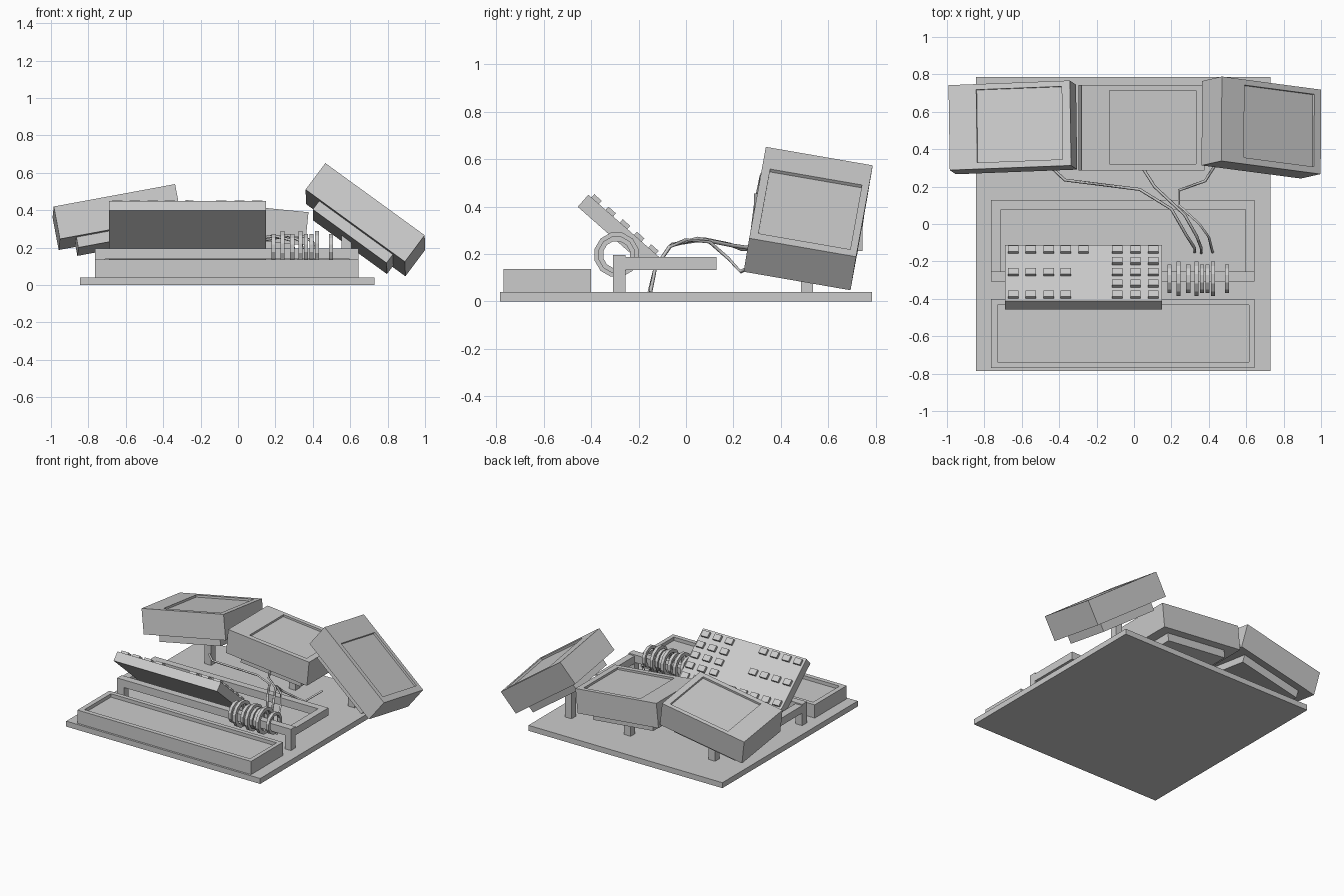
import bpy, bmesh, math
from mathutils import Vector, Matrix

if "Cube" in bpy.data.objects:
    bpy.data.objects.remove(bpy.data.objects["Cube"])


def mesh_obj(name, verts, faces, mat=None):
    me = bpy.data.meshes.new(name)
    me.from_pydata(verts, [], faces)
    bm = bmesh.new()
    bm.from_mesh(me)
    bmesh.ops.recalc_face_normals(bm, faces=bm.faces)
    bm.to_mesh(me)
    bm.free()
    ob = bpy.data.objects.new(name, me)
    bpy.context.collection.objects.link(ob)
    if mat:
        ob.matrix_world = mat
    return ob


def rect(x0, x1, y0, y1, z):
    return [(x0, y0, z), (x1, y0, z), (x1, y1, z), (x0, y1, z)]


def stack(name, loops, mat=None):
    """Closed solid skinned through a list of rectangular loops."""
    verts = [v for l in loops for v in l]
    faces = [(3, 2, 1, 0), tuple(range(len(verts) - 4, len(verts)))]
    for k in range(len(loops) - 1):
        a, b = 4 * k, 4 * k + 4
        for i in range(4):
            j = (i + 1) % 4
            faces.append((a + i, a + j, b + j, b + i))
    return mesh_obj(name, verts, faces, mat)


def box(name, x0, x1, y0, y1, z0, z1, mat=None):
    return stack(name, [rect(x0, x1, y0, y1, z0), rect(x0, x1, y0, y1, z1)], mat)


def recessed(name, outer, inner, z0, z1, floor, mat=None):
    return stack(name, [rect(*outer, z0), rect(*outer, z1),
                        rect(*inner, z1), rect(*inner, floor)], mat)


def frame(origin, u, v):
    """Matrix with x along u, y close to v, placed at origin."""
    u = Vector(u).normalized()
    w = u.cross(Vector(v)).normalized()
    v = w.cross(u)
    m = Matrix((u, v, w)).transposed().to_4x4()
    m.translation = Vector(origin)
    return m


# base plate and front tray
box("base_plate", -0.845, 0.73, -0.785, 0.785, 0, 0.04)
recessed("front_tray", (-0.765, 0.645, -0.77, -0.40), (-0.73, 0.615, -0.737, -0.432),
         0.04, 0.137, 0.112)

# open frame: front rail, side arms, back rail, legs
box("front_rail", -0.765, 0.645, -0.308, -0.255, 0.14, 0.196)
box("back_rail", -0.765, 0.645, 0.077, 0.128, 0.132, 0.187)
for side, x0, x1 in (("left", -0.765, -0.71), ("right", 0.596, 0.645)):
    box(side + "_arm", x0, x1, -0.255, 0.077, 0.132, 0.187)
    box(side + "_leg", x0, x1, -0.308, -0.255, 0.04, 0.14)

# tilted key panel
panel = frame((-0.69, -0.412, 0.45), (1, 0, 0), (0, 0.75, -0.66))
box("key_panel", 0, 0.84, 0, 0.40, -0.068, 0, panel)
cols_left = [-0.645, -0.553, -0.457, -0.366]
cols_right = [-0.09, 0.008, 0.104]
keys = [(x, r) for x in cols_left for r in (0, 2, 4)]
keys += [(-0.27, 4)] + [(x, r) for x in cols_right for r in range(5)]
for x, r in keys:
    cx, cy = x + 0.69, 0.038 + 0.08 * r
    box("key", cx - 0.028, cx + 0.028, cy - 0.021, cy + 0.021, -0.005, 0.018, panel)


# rings threaded on the front rail
def ring(x, r_out, r_in, width, n=12):
    verts, faces = [], []
    for i in range(n):
        a = 2 * math.pi * (i + 0.5) / n
        for r, dx in ((r_out, -1), (r_out, 1), (r_in, 1), (r_in, -1)):
            verts.append((x + dx * width / 2, -0.293 + r * math.cos(a), 0.197 + r * math.sin(a)))
    for i in range(n):
        p, q = 4 * i, 4 * ((i + 1) % n)
        for k in range(4):
            m = (k + 1) % 4
            faces.append((p + k, p + m, q + m, q + k))
    mesh_obj("rail_ring", verts, faces)


for i, x in enumerate((0.19, 0.237, 0.29, 0.335, 0.363, 0.393, 0.423, 0.497)):
    big = i in (1, 3, 6)
    ring(x, 0.096 if big else 0.079, 0.07 if big else 0.058, 0.022)

# three monitors lying on posts: slab with offset screen recess, back housing
monitors = [
    ("left", (-0.985, 0.288, 0.42), (0.65, 0.025, 0.12), (-0.012, 0.455, -0.06), -0.585, 0.22),
    ("middle", (-0.28, 0.286, 0.455), (0.65, 0, -0.065), (0, 0.46, 0), 0.1, 0.20),
    ("right", (0.467, 0.337, 0.652), (0.53, -0.07, -0.385), (-0.005, 0.45, -0.072), 0.58, 0.28),
]
for side, origin, u, v, px, pz in monitors:
    m = frame(origin, u, v)
    w, d = 0.66, 0.458
    recessed(side + "_monitor", (0, w, 0, d), (0.15, w - 0.045, 0.035, d - 0.03),
             -0.178, 0, -0.015, m)
    box(side + "_monitor_back", 0.09, w - 0.08, 0.05, d - 0.06, -0.235, -0.17, m)
    box(side + "_post", px - 0.027, px + 0.027, 0.485, 0.537, 0.04, pz)


# cables from the monitors down to the base
def cable(pts):
    cu = bpy.data.curves.new("cable", 'CURVE')
    cu.dimensions = '3D'
    cu.bevel_depth = 0.008
    cu.bevel_resolution = 0
    cu.use_fill_caps = True
    sp = cu.splines.new('POLY')
    sp.points.add(len(pts) - 1)
    for p, co in zip(sp.points, pts):
        p.co = (*co, 1)
    ob = bpy.data.objects.new("cable", cu)
    bpy.context.collection.objects.link(ob)


cable([(-0.45, 0.31, 0.22), (-0.37, 0.235, 0.22), (0.03, 0.185, 0.24), (0.2, 0.08, 0.262),
       (0.28, -0.06, 0.24), (0.325, -0.13, 0.14), (0.325, -0.15, 0.04)])
cable([(0.04, 0.31, 0.22), (0.11, 0.2, 0.235), (0.27, 0.05, 0.265), (0.335, -0.065, 0.235),
       (0.36, -0.13, 0.14), (0.36, -0.155, 0.04)])
cable([(0.45, 0.34, 0.18), (0.38, 0.23, 0.125), (0.24, 0.18, 0.18), (0.24, 0.1, 0.25),
       (0.35, 0.0, 0.26), (0.4, -0.07, 0.23), (0.415, -0.13, 0.14), (0.42, -0.15, 0.04)])
